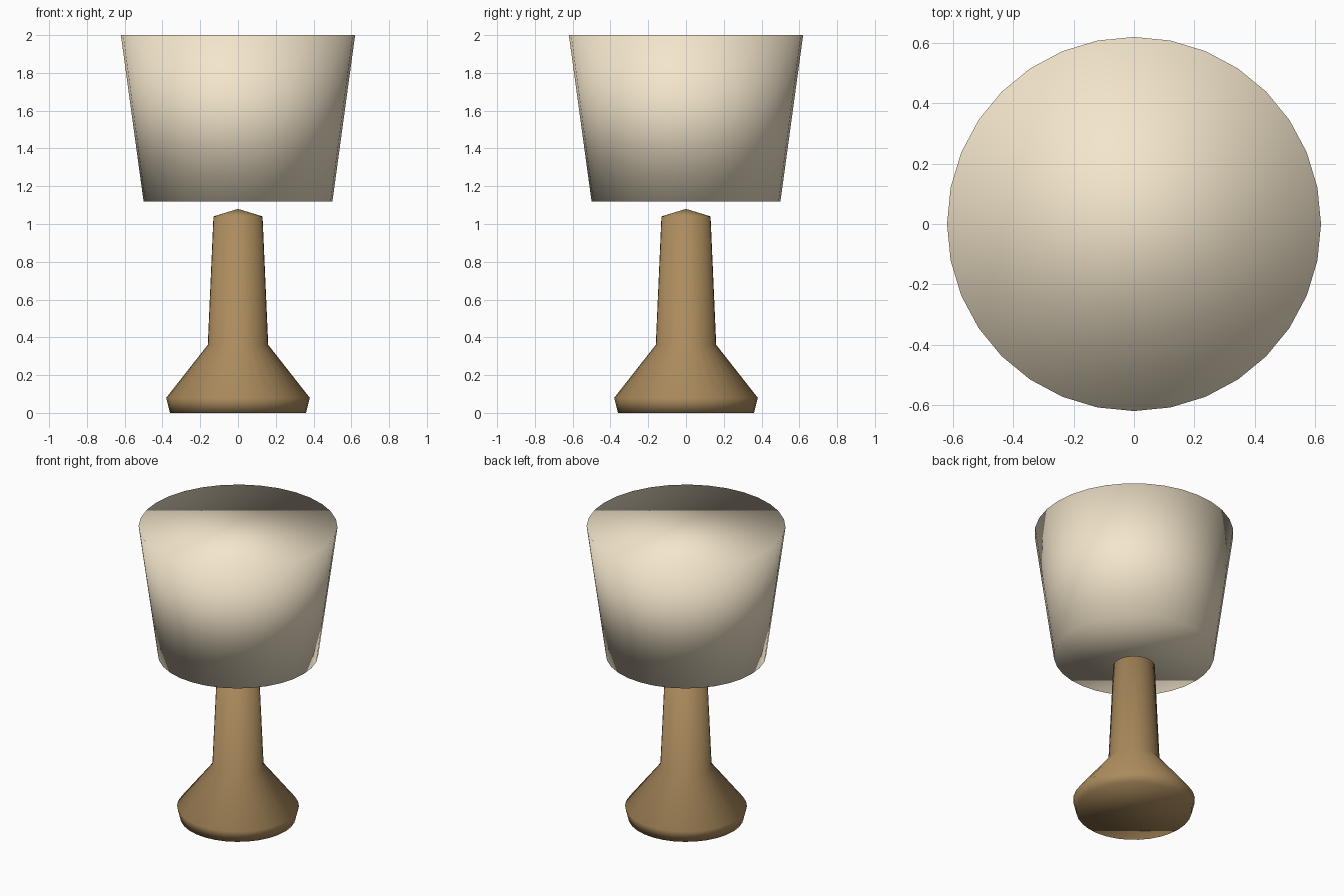
import bpy, bmesh, math

if "Cube" in bpy.data.objects:
    bpy.data.objects.remove(bpy.data.objects["Cube"])

SIDES = 32


def material(name, rgb):
    m = bpy.data.materials.new(name)
    m.diffuse_color = (*rgb, 1)
    m.use_nodes = True
    m.node_tree.nodes["Principled BSDF"].inputs["Base Color"].default_value = m.diffuse_color
    return m


def lathe(name, profile, mat):
    """Closed solid turned from (radius, z) points, listed bottom to top."""
    bm = bmesh.new()
    rings = []
    for r, z in profile:
        n = SIDES if r > 0 else 1
        rings.append([bm.verts.new((r * math.cos(math.tau * i / SIDES),
                                    r * math.sin(math.tau * i / SIDES), z))
                      for i in range(n)])
    for a, b in zip(rings, rings[1:]):
        for i in range(SIDES):
            j = (i + 1) % SIDES
            if len(b) == 1:
                bm.faces.new((a[i], a[j], b[0]))
            else:
                bm.faces.new((a[i], a[j], b[j], b[i]))
    # flat end caps
    bm.faces.new(rings[0][::-1])
    if len(rings[-1]) > 1:
        bm.faces.new(rings[-1])
    for f in bm.faces:
        f.smooth = True
    mesh = bpy.data.meshes.new(name)
    bm.to_mesh(mesh)
    bm.free()
    mesh.materials.append(mat)
    obj = bpy.data.objects.new(name, mesh)
    bpy.context.collection.objects.link(obj)
    return obj


wood = material("wood", (0.41, 0.26, 0.11))
fabric = material("fabric", (0.90, 0.79, 0.60))

# Turned foot and stem with a shallow pointed top
lathe("lamp_base", [(0.36, 0), (0.38, 0.08), (0.16, 0.36), (0.13, 1.04), (0, 1.08)], wood)

# Flared solid shade floating just above the stem
lathe("lamp_shade", [(0.50, 1.12), (0.62, 2.0)], fabric)
